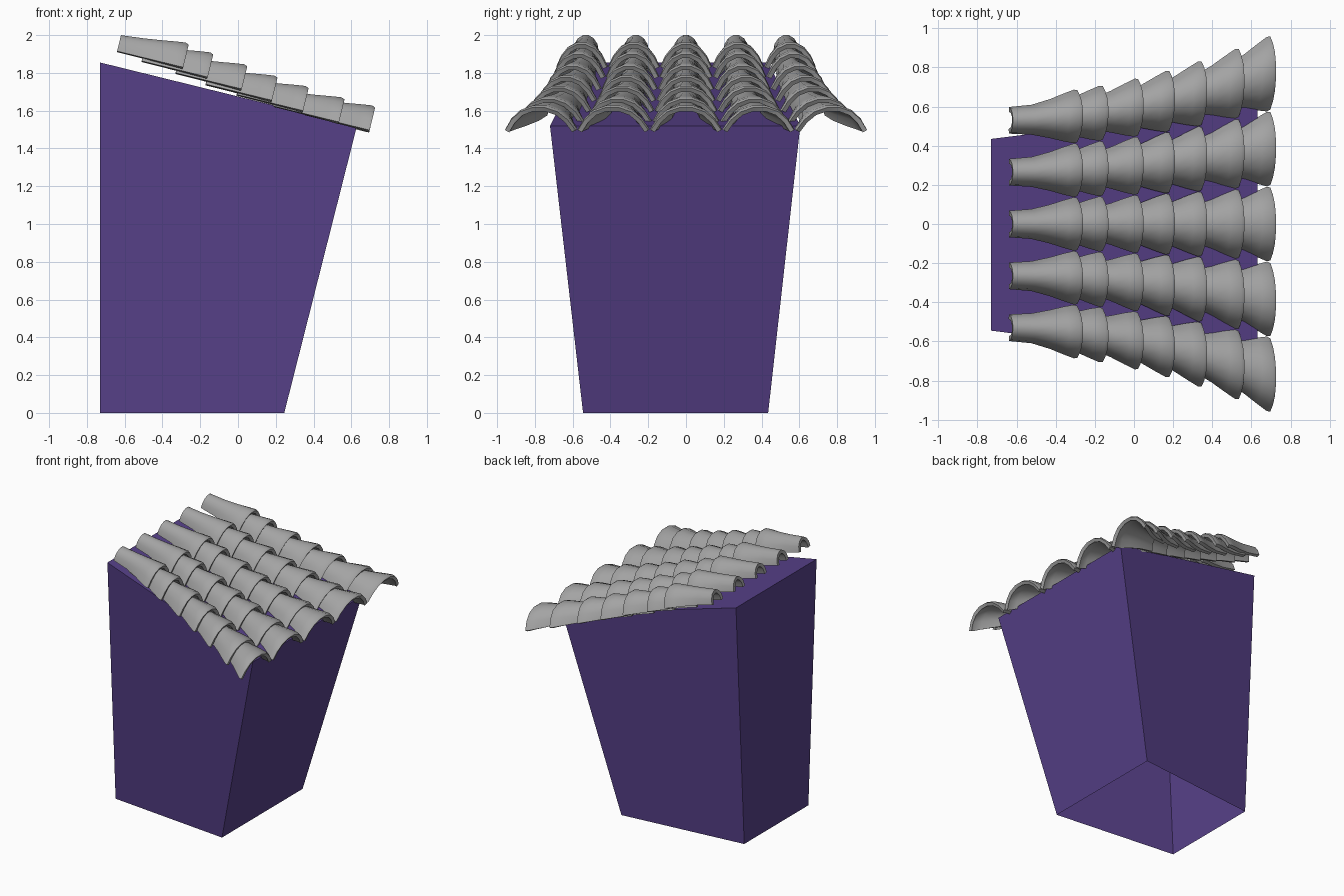
import bpy
from mathutils import Vector

if "Cube" in bpy.data.objects:
    bpy.data.objects.remove(bpy.data.objects["Cube"])


def material(name, rgb):
    m = bpy.data.materials.new(name)
    m.diffuse_color = (*rgb, 1)
    m.use_nodes = True
    m.node_tree.nodes["Principled BSDF"].inputs["Base Color"].default_value = m.diffuse_color
    return m


def mesh_object(name, verts, faces, mat):
    me = bpy.data.meshes.new(name)
    me.from_pydata(verts, [], faces)
    me.materials.append(mat)
    ob = bpy.data.objects.new(name, me)
    bpy.context.collection.objects.link(ob)
    return ob


purple = material("purple wall", (0.095, 0.052, 0.25))
grey = material("grey tile", (0.37, 0.37, 0.37))

# Tapered support block, open underneath, with a sloping top
wall = [(-0.73, -0.445, 0), (0.245, -0.545, 0), (0.245, 0.435, 0), (-0.73, 0.335, 0),
        (-0.73, -0.545, 1.855), (0.63, -0.72, 1.52), (0.63, 0.605, 1.52), (-0.73, 0.435, 1.855)]
mesh_object("support_block", wall,
            [(0, 1, 5, 4), (1, 2, 6, 5), (2, 3, 7, 6), (3, 0, 4, 7), (4, 5, 6, 7)], purple)

# Tile cross-sections (half): narrow end is a tall arch, wide end a flatter arc
NARROW = [(1, 0), (0.9, 0.45), (0.62, 0.8), (0.22, 1)]
WIDE = [(1, 0), (0.8, 0.45), (0.53, 0.81), (0.185, 1)]
# Stations along a tile: position, half width, height
STATIONS = [(0, 0.068, 0.087), (0.33, 0.076, 0.099), (0.6, 0.098, 0.112),
            (0.8, 0.119, 0.123), (0.95, 0.132, 0.130), (1, 0.128, 0.123)]
AXIS = Vector((0.35, 0, -0.085))
UP = Vector((0.236, 0, 0.972))


def spread(x):
    # The whole roof fans out towards its lower edge
    return 1 + 0.47 * max(0, (x + 0.64) / 1.36) ** 1.8


def tile(name, start, y0):
    verts, faces = [], []
    for t, w, h in STATIONS:
        half = [((1 - t) * a + t * c, (1 - t) * b + t * d)
                for (a, b), (c, d) in zip(NARROW, WIDE)]
        for py, pz in [(-p, q) for p, q in half] + half[::-1]:
            v = Vector(start) + AXIS * t + UP * (h * pz)
            v.y = (y0 + w * py) * spread(v.x)
            verts.append(v)
    n = 2 * len(NARROW)
    for j in range(len(STATIONS) - 1):
        for i in range(n - 1):
            a = j * n + i
            faces.append((a, a + n, a + n + 1, a + 1))
    ob = mesh_object(name, verts, faces, grey)
    mod = ob.modifiers.new("thickness", 'SOLIDIFY')
    mod.thickness = 0.025
    mod.offset = -1
    bpy.ops.object.select_all(action='DESELECT')
    ob.select_set(True)
    bpy.context.view_layer.objects.active = ob
    bpy.ops.object.modifier_apply(modifier=mod.name)
    bpy.ops.object.shade_smooth_by_angle(angle=0.7)


# Five columns of seven overlapping tiles
STARTS = [(-0.64, 0, 1.915), (-0.51, 0, 1.863), (-0.33, 0, 1.80), (-0.17, 0, 1.74),
          (-0.005, 0, 1.685), (0.185, 0, 1.625), (0.347, 0, 1.582)]
for c in range(5):
    for r, s in enumerate(STARTS):
        tile(f"roof_tile_{c}_{r}", s, (c - 2) * 0.265)
